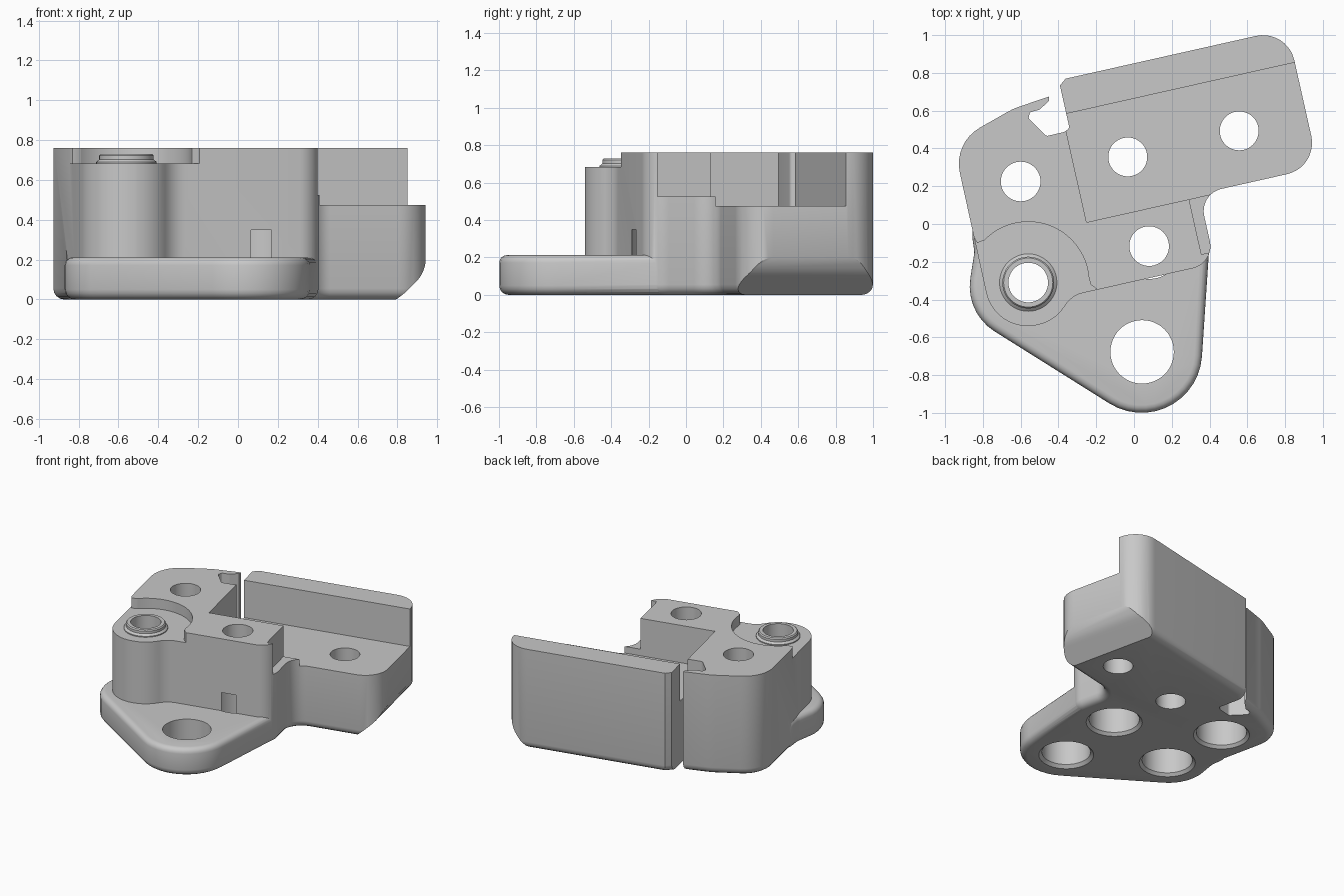
import bpy, bmesh, math
from mathutils import Vector, Matrix

if "Cube" in bpy.data.objects:
    bpy.data.objects.remove(bpy.data.objects["Cube"])

grey = bpy.data.materials.new("plain grey")
grey.use_nodes = True
grey.diffuse_color = (0.58, 0.58, 0.58, 1)
grey.node_tree.nodes["Principled BSDF"].inputs["Base Color"].default_value = (0.58, 0.58, 0.58, 1)

TILT = math.radians(12.65)
C, S = math.cos(TILT), math.sin(TILT)


def uv(u, v, r=0):
    """Corner given in the tilted frame of the block."""
    return (u * C - v * S, u * S + v * C, r)


def rounded(corners):
    """Polygon whose corners (x, y, radius) are replaced by arcs."""
    pts = []
    for i, (x, y, r) in enumerate(corners):
        p = Vector((x, y))
        a = (Vector(corners[i - 1][:2]) - p).normalized()
        b = (Vector(corners[(i + 1) % len(corners)][:2]) - p).normalized()
        if r == 0:
            pts.append(p)
            continue
        half = a.angle(b) / 2
        centre = p + (a + b).normalized() * (r / math.sin(half))
        start = p + a * (r / math.tan(half)) - centre
        end = p + b * (r / math.tan(half)) - centre
        sweep = math.pi - 2 * half
        n = max(2, round(sweep / 0.16))
        for k in range(n + 1):
            t = sweep * k / n
            pts.append(centre + (start * math.sin(sweep - t) + end * math.sin(t)) / math.sin(sweep))
    return pts


def finish(bm, name):
    bmesh.ops.remove_doubles(bm, verts=bm.verts, dist=0.0005)
    bmesh.ops.recalc_face_normals(bm, faces=bm.faces)
    mesh = bpy.data.meshes.new(name)
    bm.to_mesh(mesh)
    bm.free()
    mesh.materials.append(grey)
    ob = bpy.data.objects.new(name, mesh)
    bpy.context.collection.objects.link(ob)
    return ob


def prism(name, corners, z0, z1, bevel_low=0, bevel_high=0, matrix=None):
    bm = bmesh.new()
    pts = rounded(corners)
    low = [bm.verts.new((p.x, p.y, z0)) for p in pts]
    high = [bm.verts.new((p.x, p.y, z1)) for p in pts]
    bottom, top = bm.faces.new(low[::-1]), bm.faces.new(high)
    for i in range(len(pts)):
        j = (i + 1) % len(pts)
        bm.faces.new((low[i], low[j], high[j], high[i]))
    bmesh.ops.recalc_face_normals(bm, faces=bm.faces)
    rims = [(list(bottom.edges), bevel_low), (list(top.edges), bevel_high)]
    for edges, size in rims:
        if size:
            bmesh.ops.bevel(bm, geom=edges, offset=size, segments=4, profile=0.5,
                            affect='EDGES', clamp_overlap=False)
    if matrix:
        bm.transform(matrix)
    return finish(bm, name)


def lathe(name, centre, profile, n=48):
    """Closed solid turned about a vertical axis from (radius, z) pairs."""
    bm = bmesh.new()
    rings = [[bm.verts.new((centre[0] + r * math.cos(math.tau * k / n),
                            centre[1] + r * math.sin(math.tau * k / n), z))
              for k in range(n)] for r, z in profile]
    for a, b in zip(rings, rings[1:]):
        for k in range(n):
            m = (k + 1) % n
            bm.faces.new((a[k], a[m], b[m], b[k]))
    bm.faces.new(rings[0][::-1])
    bm.faces.new(rings[-1])
    return finish(bm, name)


def combine(target, tool, operation):
    mod = target.modifiers.new("combine", 'BOOLEAN')
    mod.object, mod.operation, mod.solver = tool, operation, 'EXACT'
    mod.use_self = mod.use_hole_tolerant = True
    bpy.context.view_layer.objects.active = target
    bpy.ops.object.modifier_apply(modifier=mod.name)
    bpy.data.objects.remove(tool)


# Main block: post, arm, platform, back wall and left block in one outline
body = prism("bracket_body", [
    uv(-0.844, -0.41, 0.225), uv(-0.519, -0.41, 0.225), uv(-0.406, -0.297, 0.15),
    uv(0.372, -0.297, 0.12), uv(0.372, 0.08, 0.12),
    uv(1.018, 0.08, 0.17), uv(1.018, 0.83, 0.17), uv(-0.185, 0.83), uv(-0.23, 0.795),
    (-0.45, 0.675, 0), (-0.64, 0.61, 0.3), (-0.957, 0.43, 0.22),
], 0, 0.76, bevel_low=0.055)

# Pocket over the platform, ledge at the arm end, slot beside the wall
combine(body, prism("pocket_cutter", [
    uv(-0.243, 0.064), uv(1.3, 0.064), uv(1.3, 0.648), uv(-0.243, 0.648)], 0.475, 1), 'DIFFERENCE')
combine(body, prism("ledge_cutter", [
    uv(0.313, -0.235), uv(0.8, -0.235), uv(0.8, 0.07), uv(0.313, 0.07)], 0.525, 1), 'DIFFERENCE')
combine(body, prism("slot_cutter", [
    uv(-0.222, 0.9), uv(-0.222, 0.57, 0.02), (-0.37, 0.487, 0.02), (-0.465, 0.465, 0.02),
    (-0.56, 0.56, 0.02), (-0.55, 0.592, 0.01), (-0.5, 0.605, 0.03), (-0.45, 0.652, 0),
    (-0.44, 0.85, 0)], -0.1, 1), 'DIFFERENCE')

# Sloped underside at the platform end
to_end = Matrix(((C, 0, -S, 0), (S, 0, C, 0), (0, 1, 0, 0), (0, 0, 0, 1)))
combine(body, prism("end_slope_cutter", [
    (0.829, -0.01, 0), (0.975, 0.12, 0.15), (1.023, 0.21, 0), (1.1, 0.4, 0), (1.3, -0.01, 0)],
    -0.3, 1.3, matrix=to_end), 'DIFFERENCE')

# Round recess around the post top, flaring at both ends
POST = (-0.56, -0.31)
combine(body, lathe("recess_cutter", POST, [(0.322, 0.683), (0.322, 1)], 72), 'DIFFERENCE')
for flare in (
        [(-0.92, -0.2), (-0.6, -0.2), (-0.79, -0.085), (-0.83, -0.1), (-0.865, -0.04), (-0.92, -0.04)],
        [(-0.3, -0.2), (-0.24, -0.28), (-0.23, -0.32), (-0.19, -0.35), (-0.19, -0.45), (-0.4, -0.45)]):
    combine(body, prism("flare_cutter", [(x, y, 0) for x, y in flare], 0.683, 1), 'DIFFERENCE')

# Stepped collar on the post
combine(body, lathe("post_collar", POST, [
    (0.152, 0.6), (0.152, 0.69), (0.137, 0.703), (0.137, 0.722), (0.13, 0.73)]), 'UNION')

# Base plate with rounded rims
combine(body, prism("base_plate", [
    (0.324, -1.235, 0.32), (0.40, -0.1, 0.1), (0.3, 0.15, 0.1), (-0.75, 0.15, 0.1),
    (-0.86, -0.04, 0.1), (-0.845, -0.15, 0.12), (-0.895, -0.47, 0.28)],
    0, 0.212, 0.05, 0.04), 'UNION')

# Counterbored screw holes
for spot, radius in ((POST, 0.105), ((-0.6, 0.225), 0.105), ((0.08, -0.117), 0.105)):
    combine(body, lathe("screw_hole_cutter", spot, [
        (0.204, -0.01), (0.174, 0.02), (0.174, 0.35), (radius, 0.35), (radius, 1)]), 'DIFFERENCE')

# Plain through holes
for spot in ((-0.033, 0.355), (0.557, 0.493)):
    combine(body, lathe("hole_cutter", spot, [(0.103, -0.1), (0.103, 1)]), 'DIFFERENCE')
combine(body, lathe("plate_hole_cutter", (0.043, -0.677), [
    (0.2, -0.01), (0.168, 0.022), (0.168, 1)]), 'DIFFERENCE')

# Smooth curved sides, crisp edges
for ob in bpy.context.selected_objects:
    ob.select_set(False)
body.select_set(True)
bpy.context.view_layer.objects.active = body
bpy.ops.object.shade_smooth_by_angle(angle=math.radians(30))
